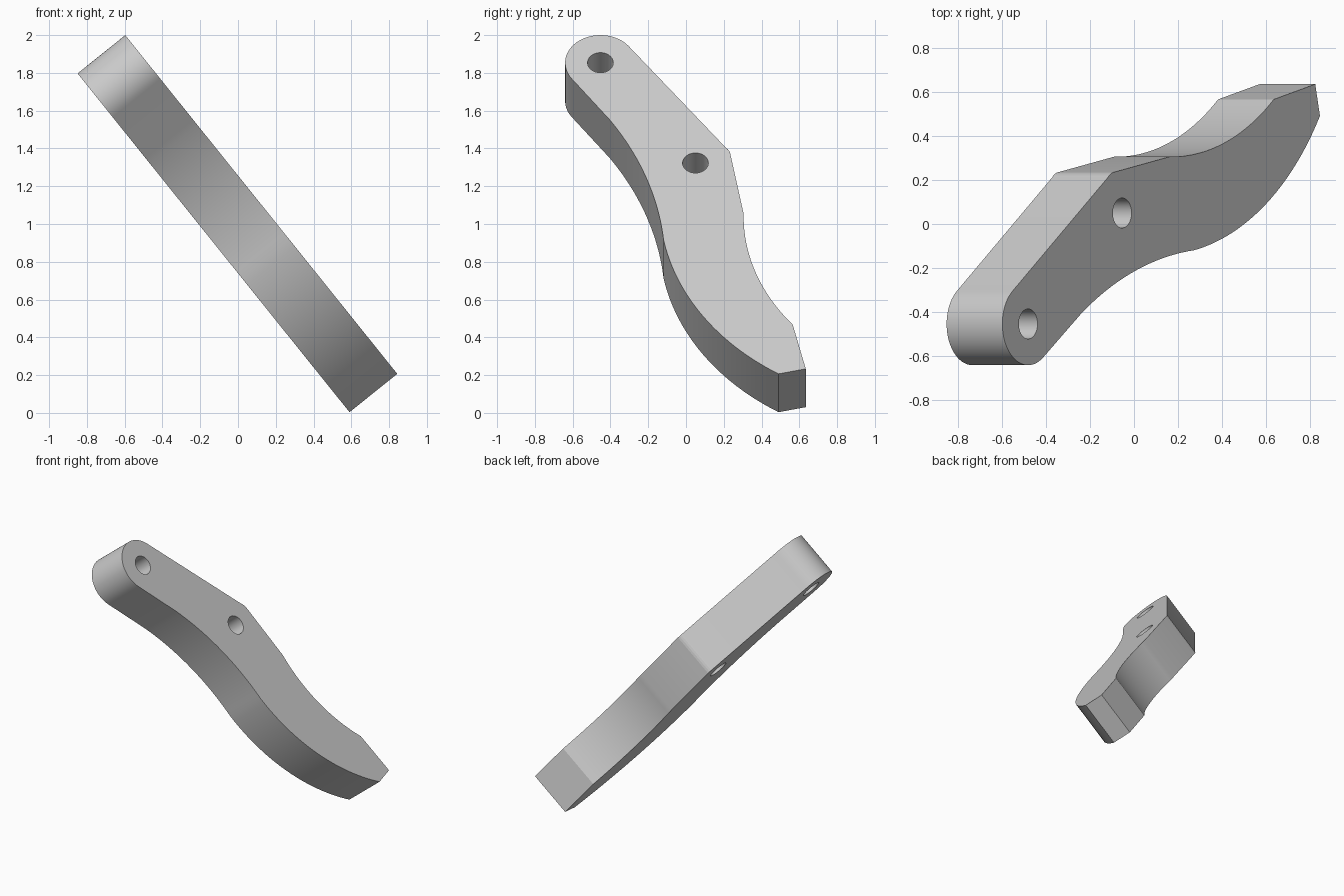
import bpy, bmesh, math
from mathutils import Vector, Matrix

cube = bpy.data.objects.get("Cube")
if cube:
    bpy.data.objects.remove(cube)

THICK = 0.324
END_R, HOLE_R = 0.187, 0.068
PIVOT = Vector((-0.453, 0.187))       # centre of the round end
SECOND = Vector((0.05, 0.868))        # second hole

# Plate frame: local x runs across, local y down the slope, local z through the plate
down = Vector((0.803, 0, -1)).normalized()
across = Vector((0, 1, 0))
through = across.cross(down)
frame = Matrix((across, down, through)).transposed().to_4x4()
frame.translation = (-0.597, 0, 2.0)


def arc(a, b, sagitta, n):
    """Points on the arc from a to b, bulging to the right of travel by sagitta."""
    a, b = Vector(a), Vector(b)
    chord = b - a
    half = chord.length / 2
    theta = 4 * math.atan(sagitta / half)
    side = Vector((chord.y, -chord.x)).normalized()
    radius = half / math.sin(theta / 2)
    centre = (a + b) / 2 - side * radius * math.cos(theta / 2)
    start = a - centre
    return [centre + Matrix.Rotation(theta * i / n, 2) @ start for i in range(n + 1)]


# Outline: round end, straight back, concave arc, blunt tip, S-shaped belly
run = Vector((0.587, 0.81)).normalized()
side = Vector((run.y, -run.x)) * END_R
outline = [PIVOT + Matrix.Rotation(math.pi * i / 32, 2) @ -side for i in range(33)]
outline += arc((0.21, 0.763), (0.236, 0.815), 0.006, 4)
outline += arc((0.305, 1.212), (0.565, 1.966), -0.07, 20)
outline += [Vector((0.634, 2.266))]
outline += arc((0.49, 2.30), (-0.119, 1.389), 0.115, 24)
outline += arc((-0.119, 1.389), (-0.405, 0.573), -0.053, 20)[1:]


def prism(name, points, low, high):
    bm = bmesh.new()
    face = bm.faces.new([bm.verts.new((p.x, p.y, low)) for p in points])
    grown = bmesh.ops.extrude_face_region(bm, geom=[face])["geom"]
    bmesh.ops.translate(bm, vec=(0, 0, high - low),
                        verts=[v for v in grown if isinstance(v, bmesh.types.BMVert)])
    bmesh.ops.recalc_face_normals(bm, faces=bm.faces)
    bm.transform(frame)
    mesh = bpy.data.meshes.new(name)
    bm.to_mesh(mesh)
    bm.free()
    obj = bpy.data.objects.new(name, mesh)
    bpy.context.collection.objects.link(obj)
    return obj


# Lever plate
lever = prism("lever_arm", outline, 0, THICK)
grey = bpy.data.materials.new("plain_grey")
grey.use_nodes = True
grey.diffuse_color = (0.6, 0.6, 0.6, 1)
grey.node_tree.nodes["Principled BSDF"].inputs["Base Color"].default_value = (0.6, 0.6, 0.6, 1)
lever.data.materials.append(grey)

# Two through holes
bpy.context.view_layer.objects.active = lever
lever.select_set(True)
for name, centre in (("pivot_hole", PIVOT), ("second_hole", SECOND)):
    ring = [centre + Matrix.Rotation(math.tau * i / 48, 2) @ Vector((HOLE_R, 0)) for i in range(48)]
    cutter = prism(name, ring, -0.1, THICK + 0.1)
    cutter.hide_render = True
    cut = lever.modifiers.new(name, "BOOLEAN")
    cut.operation, cut.solver, cut.object = "DIFFERENCE", "EXACT", cutter
    bpy.ops.object.modifier_apply(modifier=cut.name)
    bpy.data.objects.remove(cutter)

bpy.ops.object.shade_smooth_by_angle(angle=math.radians(10))
